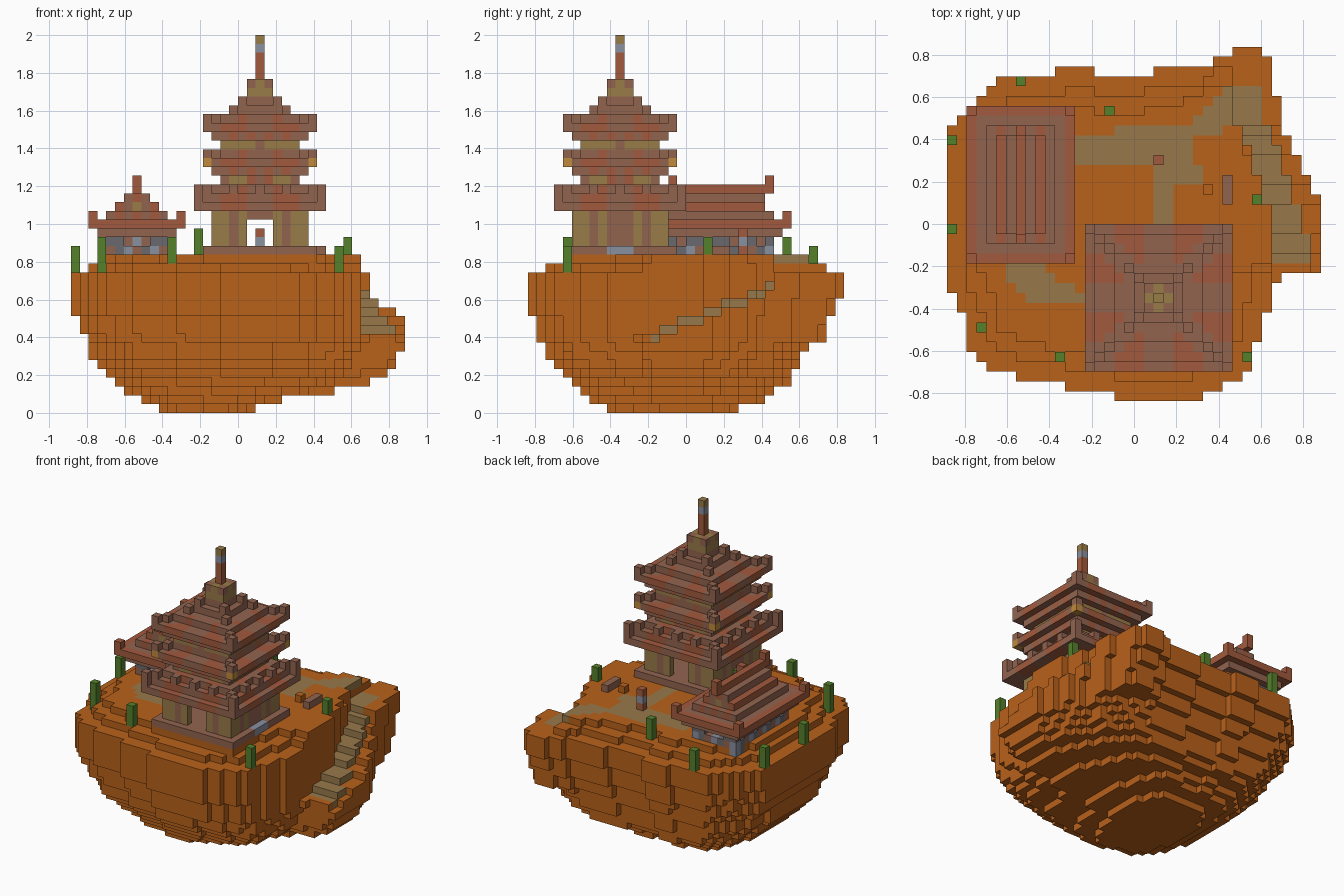
import bpy
from mathutils import Vector

if "Cube" in bpy.data.objects:
    bpy.data.objects.remove(bpy.data.objects["Cube"])

U = 2 / 43  # block size


def material(name, hexcode):
    def linear(c):
        return c / 12.92 if c <= 0.04045 else ((c + 0.055) / 1.055) ** 2.4
    rgb = [linear(v / 255) for v in bytes.fromhex(hexcode)]
    mat = bpy.data.materials.new(name)
    mat.use_nodes = True
    mat.diffuse_color = (*rgb, 1)
    mat.node_tree.nodes["Principled BSDF"].inputs["Base Color"].default_value = (*rgb, 1)
    return mat


MATS = {name: material(name, code) for name, code in {
    "earth": "B9611A", "path": "99794A", "timber": "997B48", "mauve_tile": "92644F",
    "red_tile": "A25A3D", "bamboo": "55802B", "steel": "8A90A0", "gold": "BF8A3C",
    "slate": "6A6A6E"}.items()}
AXES = [Vector(v) for v in ((1, 0, 0), (0, 1, 0), (0, 0, 1))]


def build(name, cells):
    """Turn a {(i, j, k): material name} grid into one mesh of outer faces."""
    verts, faces, slots = {}, [], []
    used = sorted(set(cells.values()))
    for cell, mat in cells.items():
        for a in range(3):
            b, c = AXES[(a + 1) % 3], AXES[(a + 2) % 3]
            for sign in (1, -1):
                near = Vector(cell) + AXES[a] * sign
                if tuple(int(v) for v in near) in cells:
                    continue
                o = Vector(cell) + AXES[a] * (sign > 0)
                loop = [o, o + b, o + b + c, o + c][::sign]
                faces.append([verts.setdefault(tuple(p), len(verts)) for p in loop])
                slots.append(used.index(mat))
    mesh = bpy.data.meshes.new(name)
    mesh.from_pydata([((x - 19) * U, (y - 18) * U, z * U) for x, y, z in verts], [], faces)
    for mat in used:
        mesh.materials.append(MATS[mat])
    mesh.polygons.foreach_set("material_index", slots)
    bpy.context.collection.objects.link(bpy.data.objects.new(name, mesh))


def box(cells, xs, ys, zs, mat):
    """Fill half-open ranges; mat may be a rule of the cell."""
    for i in range(*xs):
        for j in range(*ys):
            for k in range(*zs):
                m = mat(i, j, k) if callable(mat) else mat
                if m:
                    cells[i, j, k] = m


# Island outline and how far each layer shrinks towards the core
OUTLINE = [(19, 0), (25, 0), (31, 3), (32, 8), (33, 9), (33, 12), (38, 13), (38, 20),
           (36, 25), (34, 28), (33, 34), (32, 36), (29, 36), (29, 35), (27, 35), (27, 34),
           (21, 34), (21, 33), (15, 33), (15, 34), (11, 34), (11, 33), (6, 33), (3, 31),
           (1, 28), (0, 27), (0, 12), (2, 8), (2, 5), (5, 3), (10, 2), (15, 1)]
LEFT = [.35, .48, .61, .68, .74, .80, .87, .87, .87, .94, .94]
RIGHT = [.25, .38, .64, .82, .91, .95, .96]
FRONT = [.47, .59, .65, .70, .76, .82, .88, .88, .94, .94, .94]
BACK = [.42, .58, .64, .74, .79, .80, .84, .85, .9, .9, .92, .93, .95]


def inside(x, y):
    hit = False
    for (ax, ay), (bx, by) in zip(OUTLINE, OUTLINE[1:] + OUTLINE[:1]):
        if (ay > y) != (by > y) and x < ax + (y - ay) * (bx - ax) / (by - ay):
            hit = not hit
    return hit


def inside_scaled(i, j, sx, sy):
    return inside(15.5 + (i - 15) / sx, 17 + (j - 16.5) / sy)


def in_layer(i, j, k):
    table_x, reach_x = (LEFT, 15.5) if i < 15 else (RIGHT, 22.5)
    table_y, reach_y = (FRONT, 17) if j < 17 else (BACK, 19)
    sx, sy = (t[k] if k < len(t) else 1 for t in (table_x, table_y))
    rounded = abs((i - 15) / sx / reach_x) ** 2.4 + abs((j - 16.5) / sy / reach_y) ** 2.4 < 1
    return inside_scaled(i, j, sx, sy) and (rounded or k > 7)


def stair_edge(j):
    return 30 + min(3, max(0, (28 - j) // 3))


def ground(i, j):
    step = i - stair_edge(j)
    if 11 < j < 28 and step >= 0:
        return min(16, max(9, round(9.3 + .41 * (j - 14)))) - (step > 2 + (j < 17))
    if i > 28 and j > 27:
        return 16
    return 16 + sum(inside_scaled(i, j, s, s) for s in (.88, .78))


def on_path(i, j):
    stairs = 14 <= j < 28 and 0 <= i - stair_edge(j) < 3 + (j < 17)
    upper = 28 <= j < 32 and j - 3 <= i < 32
    back_walk = 24 <= j < 27 and 13 <= i < 25 or j == 27 and 17 <= i < 28
    tower_walk = 21 <= i < 23 and 17 <= j < 24 or 22 <= i < 26 and 21 < j < 24
    side_walk = 10 <= j < 14 and abs(i - 6 - (13 - j) * 1.6) < 3.2 and i > 5
    return stairs or upper or back_walk or tower_walk or side_walk


island = {}
for i in range(38):
    for j in range(36):
        if not inside(i + .5, j + .5):
            continue
        top = ground(i, j)
        for k in range(top):
            if in_layer(i, j, k):
                island[i, j, k] = "path" if k == top - 1 and on_path(i, j) else "earth"
box(island, (15, 28), (4, 17), (16, 18), "earth")
build("island", island)

# Pagoda, laid out by distance from its centre
CX, CY = 21, 10


def tower(cells, half, k0, k1, rule):
    def wrapped(i, j, k):
        dx, dy = abs(i - CX), abs(j - CY)
        return rule(dx, dy, k) if callable(rule) else rule
    box(cells, (CX - half, CX + half + 1), (CY - half, CY + half + 1), (k0, k1), wrapped)


def tiles(dx, dy, k):
    t, m = sorted((dx, dy))
    if t == 6 and k == 28:
        return "gold"
    return "red_tile" if m - t > 1 and 2 <= t <= 4 else "mauve_tile"


def platform(dx, dy, k):
    return "steel" if dx == 6 and dy < 2 else "mauve_tile"


def hall_wall(dx, dy, k):
    t, m = sorted((dx, dy))
    if m < 5 or (dy == 5 and dx < 2 and k < 22):
        return None
    return "mauve_tile" if t < 2 or t == 3 else "timber"


def storey(dx, dy, k):
    t = min(dx, dy)
    if (t in (2, 3) and k == 26) or (0 < t < 5 and k == 30):
        return "timber"
    return "red_tile" if t in (1, 3) else "mauve_tile"


base, walls, roof = {}, {}, {}
tower(base, 6, 18, 19, platform)
build("pagoda_platform", base)
tower(walls, 5, 19, 23, hall_wall)
build("pagoda_hall_walls", walls)

for half, k in ((4, 26), (5, 27), (4, 30), (5, 31)):
    tower(roof, half, k, k + 1, storey)
for half, k in ((7, 23), (6, 24), (5, 25), (6, 28), (4, 29), (6, 32), (4, 33), (2, 34), (1, 35)):
    tower(roof, half, k, k + 1, tiles)
# Hip ridges climb the diagonals one block above the tiles
for outer, inner, k in ((7, 7, 24), (7, 6, 25), (6, 5, 29), (6, 5, 33), (3, 3, 34), (2, 2, 35)):
    tower(roof, outer, k, k + 1,
          lambda dx, dy, k: "mauve_tile" if dx == dy and dx >= inner else None)
# Small blocks along the lowest eave
tower(roof, 6, 25, 26, lambda dx, dy, k:
      "mauve_tile" if max(dx, dy) == 6 and min(dx, dy) % 3 == 0 else roof.get(
          (CX + dx, CY + dy, k)))
build("pagoda_roofs", roof)

spire = {}
tower(spire, 1, 36, 38, lambda dx, dy, k: "mauve_tile" if k == 37 and dx and dy else "timber")
tower(spire, 0, 38, 43, lambda dx, dy, k: {42: "timber", 41: "steel"}.get(k, "red_tile"))
build("pagoda_spire", spire)


# Long side hall with a ridged roof
def hall_body(i, j, k):
    if k < 19:
        return ("slate", "steel", "mauve_tile")[(i + j) % 3]
    if i in (4, 10) or j in (16, 27):
        post = j % 3 != 2 if i in (4, 10) else i in (5, 9)
        return "slate" if post else None
    return "gold" if j == 22 else "steel" if (i + j) % 3 == 0 else "mauve_tile"


def stripes(i, j, k):
    return "red_tile" if i % 2 else "mauve_tile"


def eave(i, j, k):
    return "red_tile" if i in (2, 12) or j in (14, 29) else "mauve_tile"


body, hall_roof = {}, {}
box(body, (4, 11), (16, 28), (16, 20), hall_body)
build("side_hall_body", body)
box(hall_roof, (3, 12), (15, 29), (20, 21), "mauve_tile")
box(hall_roof, (2, 13), (14, 30), (21, 22), eave)
for inset, k in enumerate(range(22, 26)):
    rise = inset in (1, 2)
    box(hall_roof, (4 + inset, 11 - inset), (16 + rise, 28 - rise), (k, k + 1), stripes)
for i in (2, 12):
    for j in (14, 29):
        box(hall_roof, (i, i + 1), (j, j + 1), (21, 23), "red_tile")
for j in (16, 27):
    box(hall_roof, (7, 8), (j, j + 1), (25, 27), "red_tile")
for j in (17, 26):
    box(hall_roof, (7, 8), (j, j + 1), (23, 24), "timber")
build("side_hall_roof", hall_roof)

# Garden: bamboo, lantern post and stone seats
bamboo = {}
for i, j, foot, tall in ((7, 32, 16, 3), (16, 29, 17, 3), (0, 26, 16, 3), (0, 17, 16, 3),
                         (31, 20, 16, 4), (3, 7, 16, 4), (11, 4, 17, 3), (30, 4, 16, 3),
                         (14, 12, 18, 3)):
    box(bamboo, (i, i + 1), (j, j + 1), (foot, foot + tall), "bamboo")
build("bamboo_stalks", bamboo)

post = {}
box(post, (21, 22), (24, 25), (18, 21), lambda i, j, k: "steel" if k == 19 else "red_tile")
build("lantern_post", post)

seats = {}
box(seats, (28, 29), (20, 23), (18, 19), "mauve_tile")
box(seats, (26, 27), (21, 22), (18, 19), "earth")
build("stone_seats", seats)
